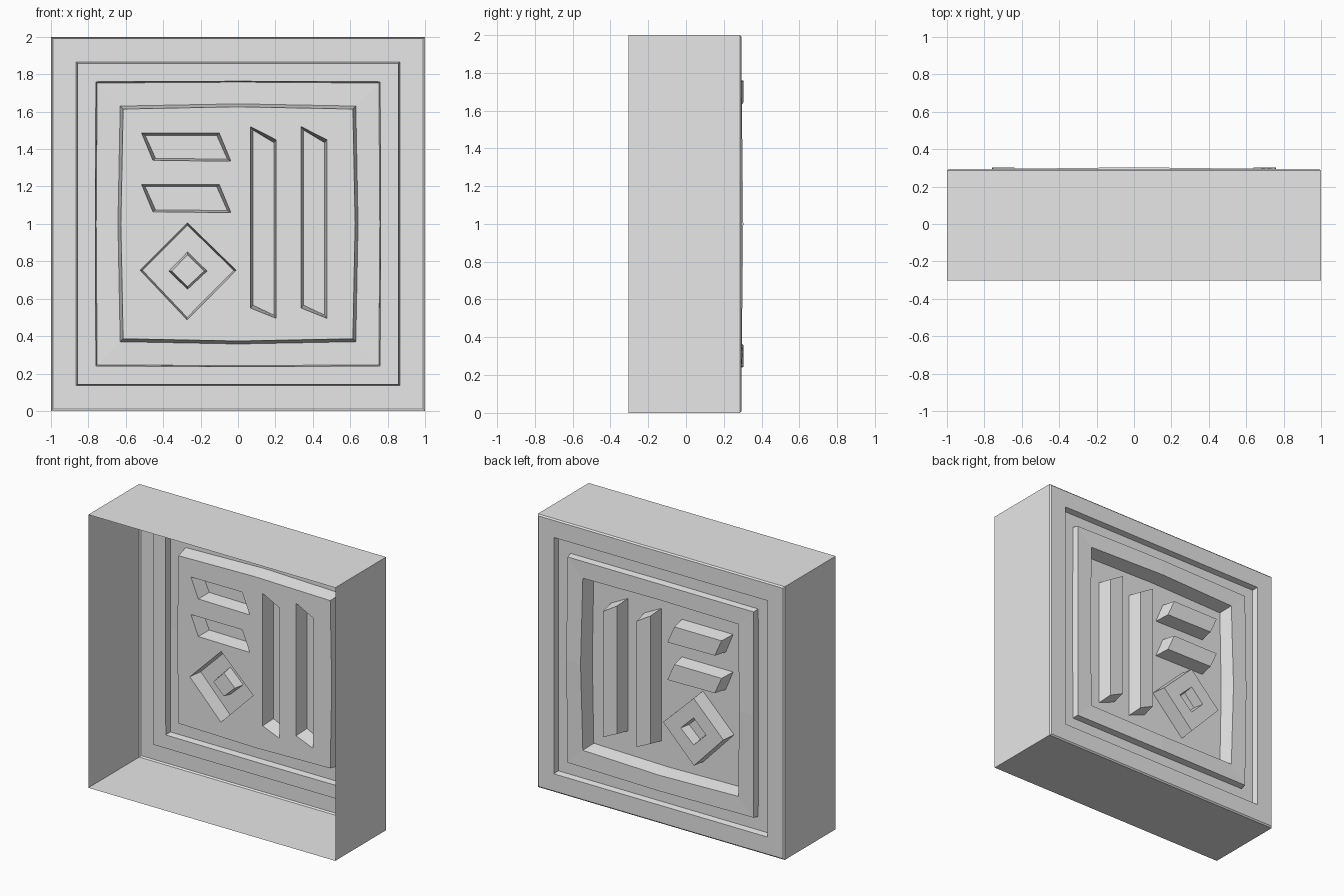
import bpy
import bmesh

default = bpy.data.objects.get("Cube")
if default:
    bpy.data.objects.remove(default, do_unlink=True)

grey = bpy.data.materials.new("plain_grey")
grey.use_nodes = True
grey.diffuse_color = (0.8, 0.8, 0.8, 1)
grey.node_tree.nodes["Principled BSDF"].inputs["Base Color"].default_value = (0.8, 0.8, 0.8, 1)

MID_Z = 1.0
PANEL_Y = 0.19
TOP_Y = 0.297


def finish(name, bm):
    mesh = bpy.data.meshes.new(name)
    bm.to_mesh(mesh)
    bm.free()
    mesh.materials.append(grey)
    obj = bpy.data.objects.new(name, mesh)
    bpy.context.collection.objects.link(obj)
    return obj


def loft(name, loops, cap=True):
    """Skin a thin sheet through matching loops, optionally closing the last one."""
    bm = bmesh.new()
    rows = [[bm.verts.new(p) for p in loop] for loop in loops]
    n = len(rows[0])
    for a, b in zip(rows, rows[1:]):
        for i in range(n):
            j = (i + 1) % n
            bm.faces.new((a[i], a[j], b[j], b[i]))
    if cap:
        bm.faces.new(rows[-1])
    return finish(name, bm)


def frame_loop(half, y, bow=0.0, lift=0.0):
    """Square loop whose side midpoints bow outwards and lift backwards."""
    m = half + bow
    flat = [(-half, half), (0, m), (half, half), (m, 0),
            (half, -half), (0, -m), (-half, -half), (-m, 0)]
    return [(x, y + lift * (i % 2), MID_Z + z) for i, (x, z) in enumerate(flat)]


def flat_loop(points, y, sx=1.0, sz=1.0):
    """Outline at depth y, scaled about its own centre."""
    cx = sum(p[0] for p in points) / len(points)
    cz = sum(p[1] for p in points) / len(points)
    return [(cx + (x - cx) * sx, y, cz + (z - cz) * sz) for x, z in points]


# Open box with a softened back rim
loft("open_casing", [frame_loop(1.0, -0.303), frame_loop(1.0, 0.285),
                     frame_loop(0.99, 0.294), frame_loop(0.865, 0.294)], cap=False)

# Groove, bowed raised border and the wall down to the sunken panel
panel_rim = frame_loop(0.614, PANEL_Y, 0.012)
loft("stepped_border", [frame_loop(0.865, 0.294), frame_loop(0.858, 0.25),
                        frame_loop(0.76, 0.25, 0.003),
                        frame_loop(0.753, 0.294, 0.005, 0.009),
                        frame_loop(0.63, 0.294, 0.012, 0.009), panel_rim], cap=False)

# Outlines of the hollow relief shapes
upright_bars = [[(x, 1.52), (x + 0.137, 1.45), (x + 0.137, 0.495), (x, 0.55)]
                for x in (0.067, 0.338)]
slanted_bars = [[(-0.515, z), (-0.1, z), (-0.038, z - 0.15), (-0.455, z - 0.145)]
                for z in (1.485, 1.21)]
diamond = [(-0.27, 1.005), (-0.01, 0.752), (-0.272, 0.487), (-0.523, 0.752)]
diamond_hole = [(-0.27, 0.85), (-0.165, 0.748), (-0.27, 0.65), (-0.37, 0.748)]

for side, bar in zip(("right", "left"), upright_bars):
    loft("upright_bar_" + side, [flat_loop(bar, PANEL_Y), flat_loop(bar, TOP_Y, 0.82, 0.965)])
for level, bar in zip(("upper", "lower"), slanted_bars):
    loft("slanted_bar_" + level, [flat_loop(bar, PANEL_Y), flat_loop(bar, TOP_Y, 0.92, 0.85)])

# Diamond with a smaller diamond sunk into its top
loft("diamond", [flat_loop(diamond, PANEL_Y), flat_loop(diamond, TOP_Y, 0.95, 0.95),
                 flat_loop(diamond_hole, TOP_Y),
                 flat_loop(diamond_hole, TOP_Y - 0.075, 0.85, 0.85)])

# Sunken panel with openings under every relief shape
bm = bmesh.new()
outlines = [panel_rim] + [flat_loop(s, PANEL_Y) for s in upright_bars + slanted_bars + [diamond]]
for outline in outlines:
    verts = [bm.verts.new(p) for p in outline]
    for i, v in enumerate(verts):
        bm.edges.new((v, verts[(i + 1) % len(verts)]))
bmesh.ops.triangle_fill(bm, use_beauty=True, edges=bm.edges[:], normal=(0, 1, 0))
bm.normal_update()
bmesh.ops.reverse_faces(bm, faces=[f for f in bm.faces if f.normal.y < 0])
finish("sunken_panel", bm)
